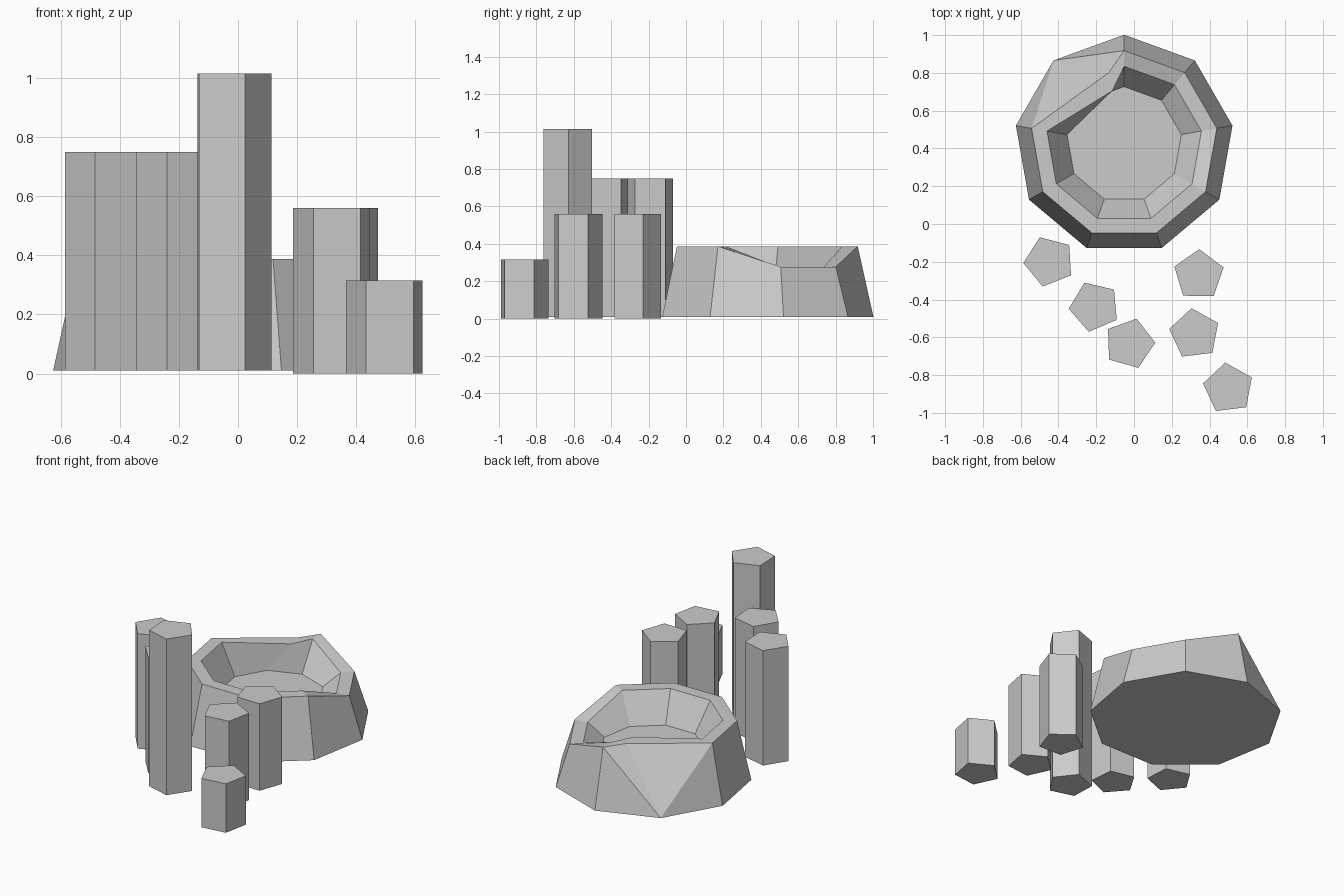
import bpy, bmesh
from math import cos, sin, radians, pi

if "Cube" in bpy.data.objects:
    bpy.data.objects.remove(bpy.data.objects["Cube"])


def finish(name, bm):
    bmesh.ops.recalc_face_normals(bm, faces=bm.faces[:])
    mesh = bpy.data.meshes.new(name)
    bm.to_mesh(mesh)
    bm.free()
    bpy.context.collection.objects.link(bpy.data.objects.new(name, mesh))


# Basin: nine-sided rings from base to rim to inner floor
CX, CY, N = -0.052, 0.42, 9
DENT, LOW = 1, (7, 8)          # pushed-in corner and lowered corners
bm = bmesh.new()


def ring(radius, z, low_z=None, dent=None):
    verts = []
    for k in range(N):
        a = radians(90 + 40 * k)
        x, y = CX + radius * cos(a), CY + radius * sin(a)
        if dent and k == DENT:
            x, y = dent
        verts.append(bm.verts.new((x, y, low_z if low_z and k in LOW else z)))
    return verts


base = ring(0.582, 0.01)
outer = ring(0.498, 0.387, 0.277, (-0.135, 0.80))
inner = ring(0.415, 0.387, 0.277, (-0.115, 0.705))
floor = ring(0.307, 0.20)

for low, high in ((base, outer), (outer, inner), (inner, floor)):
    for k in range(N):
        j = (k + 1) % N
        if low is base and k == DENT - 1:
            bm.faces.new((low[k], low[j], high[k]))
            bm.faces.new((low[j], high[j], high[k]))
        elif low is base and k == DENT:
            bm.faces.new((low[k], low[j], high[j]))
            bm.faces.new((low[k], high[j], high[k]))
        else:
            bm.faces.new((low[k], low[j], high[j], high[k]))
bm.faces.new(base)
bm.faces.new(floor)
finish("stone_basin", bm)

# Pillars: five-sided prisms (x, y, bottom, top, rotation in degrees)
pillars = [
    (-0.449, -0.198, 0.01, 0.75, 111.5),
    (-0.209, -0.437, 0.01, 0.75, 113),
    (-0.024, -0.633, 0.01, 1.015, 2),
    (0.343, -0.270, 0.0, 0.56, 89),
    (0.321, -0.582, 0.0, 0.56, 97),
    (0.500, -0.870, 0.0, 0.315, 97),
]
for i, (x, y, z0, z1, rot) in enumerate(pillars, 1):
    bm = bmesh.new()
    angles = [radians(rot) + 2 * pi * k / 5 for k in range(5)]
    bottom = bm.faces.new([bm.verts.new((x + 0.137 * cos(a), y + 0.137 * sin(a), z0))
                           for a in angles])
    extruded = bmesh.ops.extrude_face_region(bm, geom=[bottom], use_keep_orig=True)
    top = [v for v in extruded["geom"] if isinstance(v, bmesh.types.BMVert)]
    bmesh.ops.translate(bm, verts=top, vec=(0, 0, z1 - z0))
    finish(f"pillar_{i}", bm)
